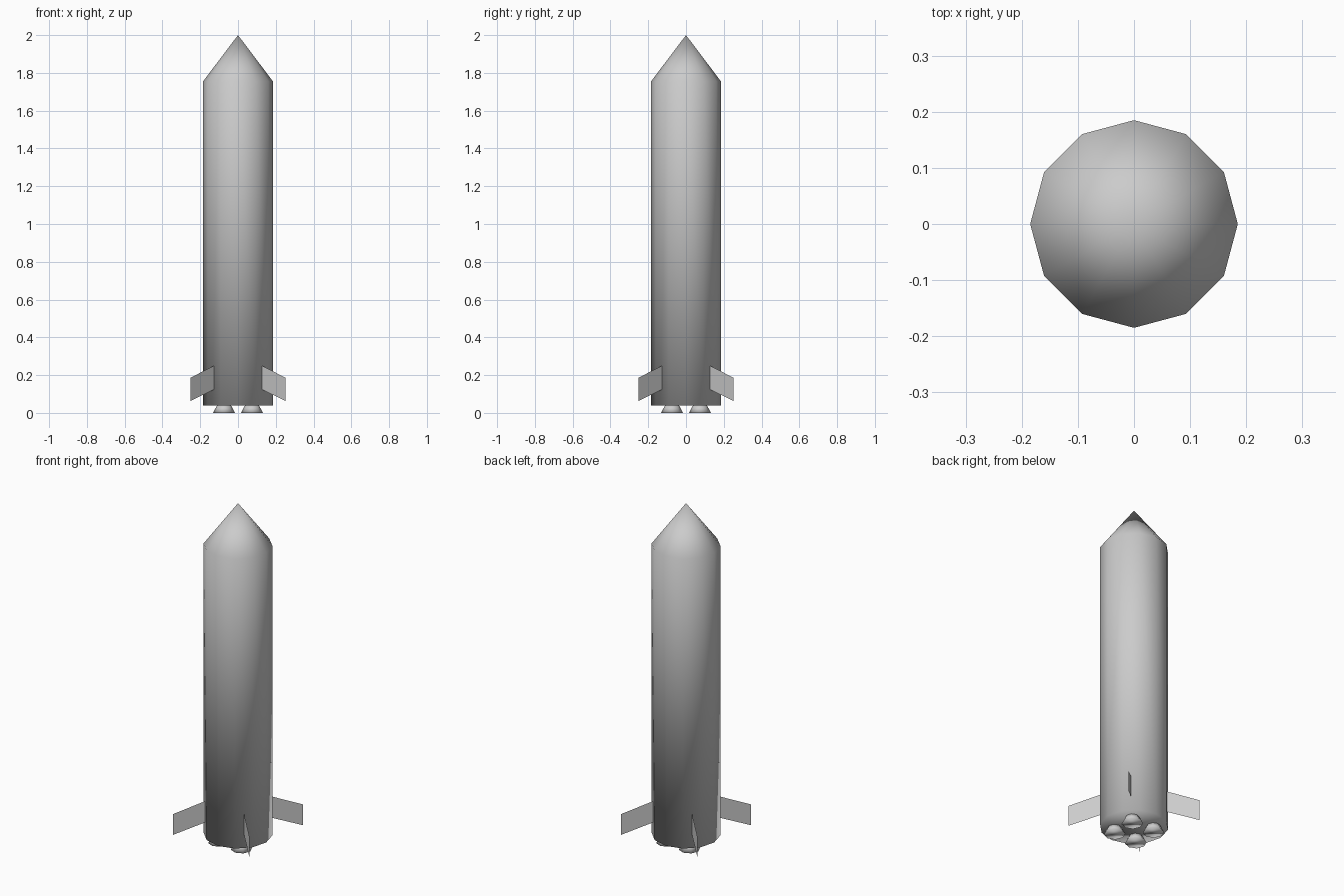
import bpy, bmesh
from math import radians, cos, sin
from mathutils import Matrix

if "Cube" in bpy.data.objects:
    bpy.data.objects.remove(bpy.data.objects["Cube"])


def add_object(name, bm, smooth=True):
    bmesh.ops.recalc_face_normals(bm, faces=bm.faces)
    for f in bm.faces:
        f.smooth = smooth
    mesh = bpy.data.meshes.new(name)
    bm.to_mesh(mesh)
    bm.free()
    obj = bpy.data.objects.new(name, mesh)
    bpy.context.collection.objects.link(obj)
    return obj


def cone(bm, sides, r_bottom, r_top, z0, z1, x=0, y=0):
    bmesh.ops.create_cone(bm, cap_ends=True, segments=sides,
                          radius1=r_bottom, radius2=r_top, depth=z1 - z0,
                          matrix=Matrix.Translation((x, y, (z0 + z1) / 2)))


# Twelve-sided hull, its top cap drawn up into a pointed nose
bm = bmesh.new()
cone(bm, 12, 0.185, 0.185, 0.04, 1.755)
top = max(bm.faces, key=lambda f: f.calc_center_median().z)
tip = bmesh.ops.poke(bm, faces=[top])["verts"][0]
tip.co = (0, 0, 2.0)
add_object("hull", bm)

# Paper-thin swept fins on the diagonals (radius, height)
fin_profile = [(0.178, 0.25), (0.354, 0.187), (0.354, 0.064), (0.178, 0.124)]
for i in range(4):
    a = radians(45 + 90 * i)
    bm = bmesh.new()
    bm.faces.new([bm.verts.new((r * cos(a), r * sin(a), z)) for r, z in fin_profile])
    add_object(f"fin_{i + 1}", bm, smooth=False)

# Four flared engine nozzles under the hull
for i, (sx, sy) in enumerate([(1, 1), (-1, 1), (-1, -1), (1, -1)]):
    bm = bmesh.new()
    cone(bm, 8, 0.058, 0.036, 0.0, 0.042, 0.074 * sx, 0.074 * sy)
    add_object(f"nozzle_{i + 1}", bm)
